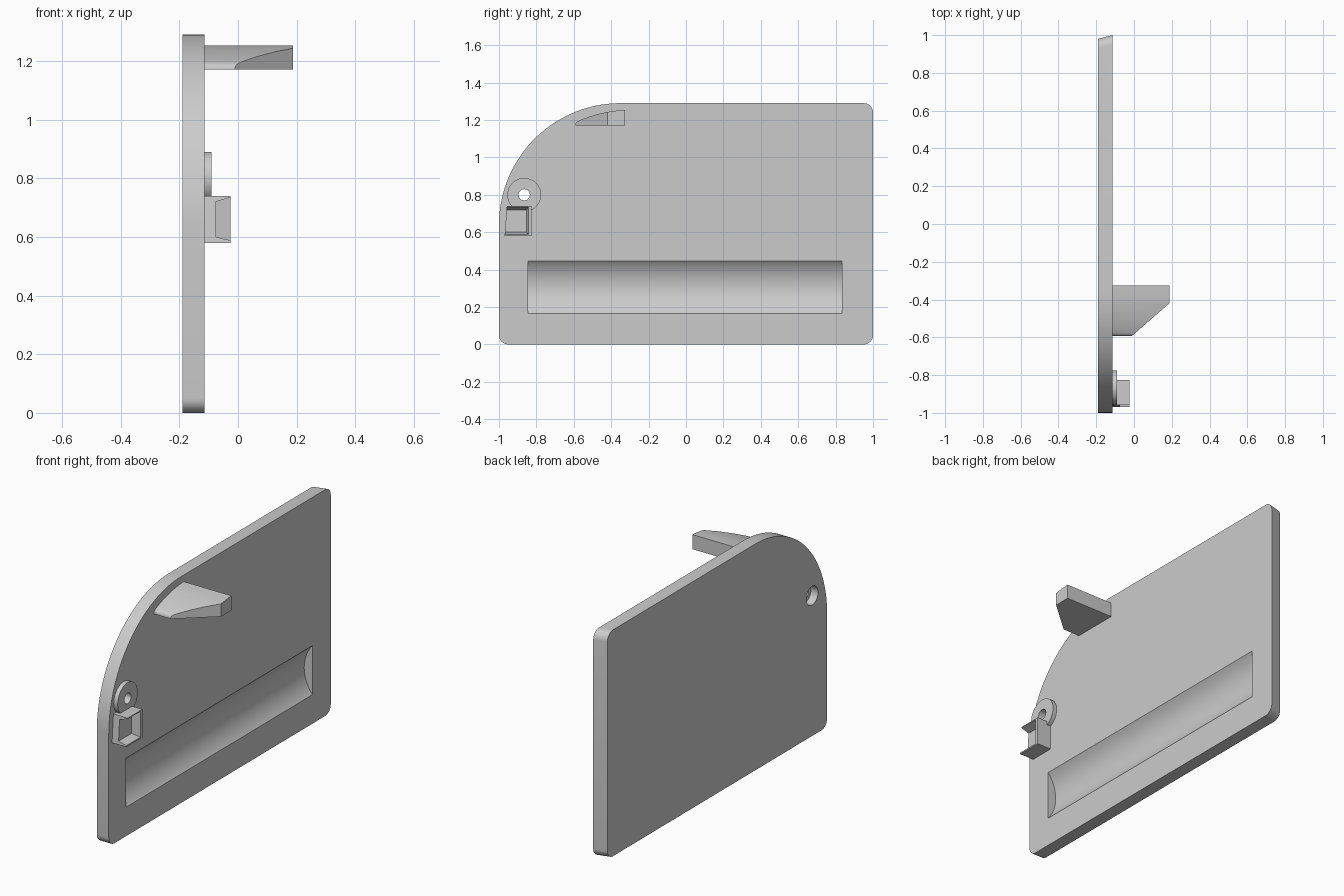
import bpy, bmesh
from math import pi, sin, cos, radians, sqrt

if "Cube" in bpy.data.objects:
    bpy.data.objects.remove(bpy.data.objects["Cube"])

GREY = bpy.data.materials.new("plain grey")
GREY.use_nodes = True
GREY.diffuse_color = (0.6, 0.6, 0.6, 1)
GREY.node_tree.nodes["Principled BSDF"].inputs["Base Color"].default_value = (0.6, 0.6, 0.6, 1)

BACK, FACE = -0.19, -0.115          # the two sides of the panel in x


def arc(y, z, r, start, end, steps):
    """Points on an arc in the y-z plane, angles in degrees."""
    angles = [radians(start + (end - start) * i / steps) for i in range(steps + 1)]
    return [(y + r * cos(a), z + r * sin(a)) for a in angles]


def disc(y, z, r, steps=48):
    return arc(y, z, r, 0, 360, steps)[:-1]


def loft(name, x0, x1, ring, ring_end=None, cut=None):
    """Solid between a y-z ring at x0 and one at x1, optionally cut by a plane."""
    bm = bmesh.new()
    a = [bm.verts.new((x0, y, z)) for y, z in ring]
    b = [bm.verts.new((x1, y, z)) for y, z in (ring_end or ring)]
    bm.faces.new(a)
    bm.faces.new(b)
    for i in range(len(a)):
        bm.faces.new((a[i - 1], a[i], b[i], b[i - 1]))
    if cut:
        bmesh.ops.bisect_plane(bm, geom=bm.verts[:] + bm.edges[:] + bm.faces[:],
                               plane_co=cut[0], plane_no=cut[1], clear_outer=True)
        bmesh.ops.holes_fill(bm, edges=[e for e in bm.edges if e.is_boundary])
    bmesh.ops.recalc_face_normals(bm, faces=bm.faces)
    mesh = bpy.data.meshes.new(name)
    bm.to_mesh(mesh)
    bm.free()
    mesh.materials.append(GREY)
    obj = bpy.data.objects.new(name, mesh)
    bpy.context.collection.objects.link(obj)
    return obj


def select(obj):
    bpy.ops.object.select_all(action="DESELECT")
    obj.select_set(True)
    bpy.context.view_layer.objects.active = obj


def subtract(obj, cutter):
    mod = obj.modifiers.new("cut", "BOOLEAN")
    mod.operation, mod.solver, mod.object = "DIFFERENCE", "EXACT", cutter
    select(obj)
    bpy.ops.object.modifier_apply(modifier=mod.name)
    bpy.data.objects.remove(cutter)


# Panel: rounded corners, one large front arc, slanted rear edge
outline = (arc(-0.95, 0.05, 0.05, 270, 180, 8) + arc(-0.35, 0.64, 0.65, 180, 90, 40)
           + arc(0.95, 1.24, 0.05, 90, 0, 8) + arc(0.95, 0.05, 0.05, 0, -90, 8))
inner = [(y - 0.02 if y > 0.9 else y, z) for y, z in outline]
panel = loft("panel", BACK, FACE, inner, outline)

# Shallow scooped groove along the lower part
half, depth, mid = 0.14, 0.052, 0.305
radius = (half ** 2 + depth ** 2) / (2 * depth)
bpy.ops.mesh.primitive_cylinder_add(vertices=160, radius=radius, depth=1.68,
                                    location=(FACE - depth + radius, -0.005, mid),
                                    rotation=(pi / 2, 0, 0))
subtract(panel, bpy.context.object)

# Pivot hole with a wider recess at the rear
py, pz = -0.865, 0.8
subtract(panel, loft("recess_cutter", BACK - 0.05, BACK + 0.045, disc(py, pz, 0.053)))
subtract(panel, loft("hole_cutter", BACK - 0.05, 0, disc(py, pz, 0.03)))

# Raised ring around the hole
ring = loft("pivot_ring", FACE - 0.003, -0.09, disc(py, pz, 0.09, 64))
subtract(ring, loft("ring_cutter", BACK, 0, disc(py, pz, 0.03)))

# Catch bracket: block with a tapered pocket open to the front
bracket = loft("catch_bracket", FACE - 0.003, -0.025,
               [(-0.97, 0.58), (-0.825, 0.58), (-0.825, 0.74), (-0.958, 0.74)])


def pocket(y, low, high):
    return [(-1.1, low), (y, low), (y, high), (-1.1, high)]


subtract(bracket, loft("pocket_cutter", -0.075, -0.025 + 0.05,
                       pocket(-0.853, 0.6, 0.72), pocket(-0.833, 0.576, 0.75)))

# Thumb tab: curved top, front corner cut on a diagonal
top = [(-0.325, 1.253), (-0.37, 1.25), (-0.42, 1.243), (-0.47, 1.232), (-0.52, 1.217),
       (-0.56, 1.202), (-0.58, 1.193), (-0.588, 1.187), (-0.592, 1.178)]
tab = loft("thumb_tab", FACE - 0.003, 0.187, top + [(-0.592, 1.17), (-0.325, 1.17)],
           cut=((0.187, -0.42, 1.2), (0.17, -0.195, 0)))

for obj in (panel, ring, bracket, tab):
    select(obj)
    bpy.ops.object.shade_smooth_by_angle(angle=radians(30))
